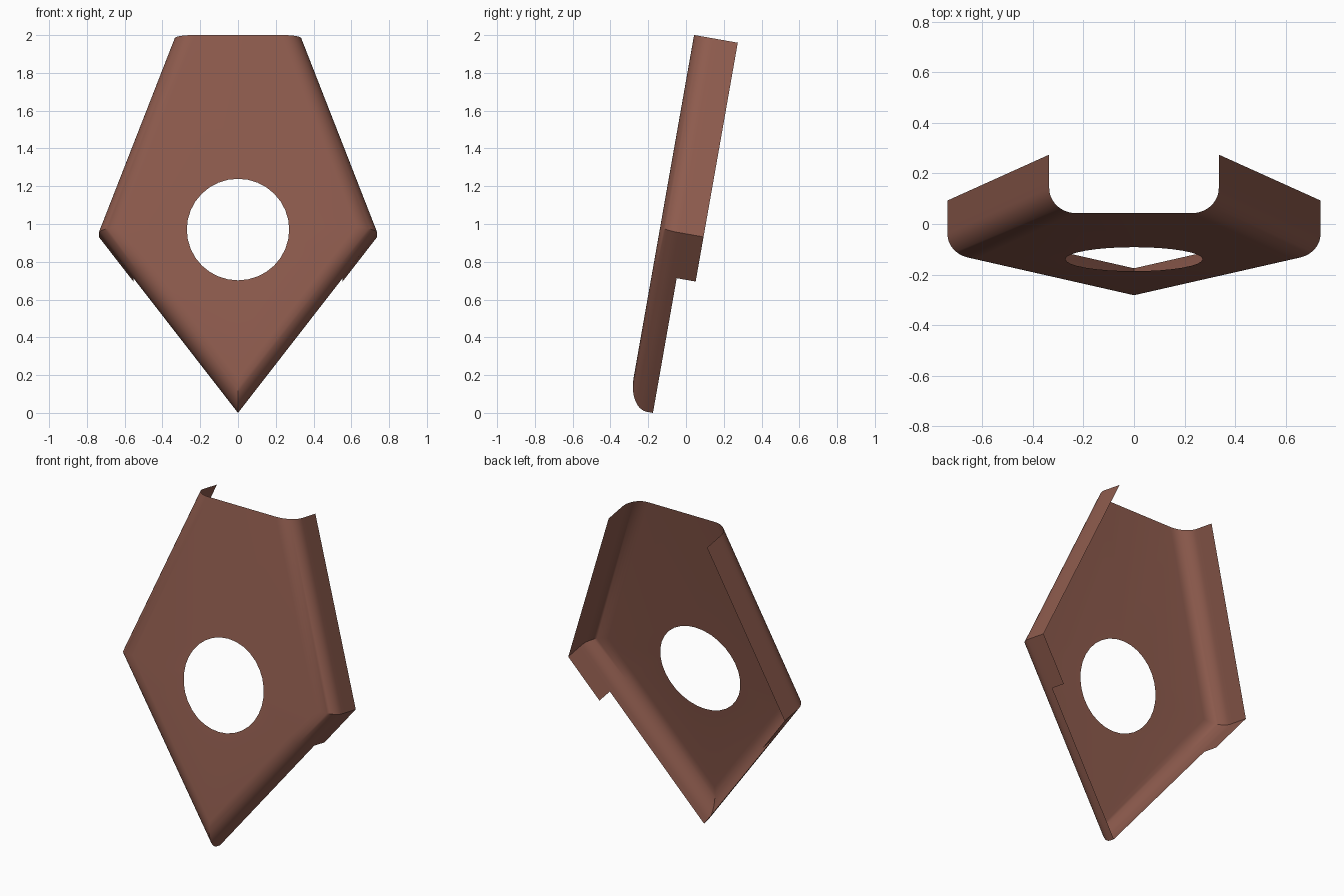
import bpy, bmesh, math
from mathutils import Vector, Matrix

if "Cube" in bpy.data.objects:
    bpy.data.objects.remove(bpy.data.objects["Cube"])

TILT = math.radians(10)
R = 0.10            # bend radius
LIP, FLANGE = 0.133, 0.235   # depth of lower lip and of the tall side flange
SEG = 10
TIP, CORNER, TOP = Vector((0, 0)), Vector((0.737, 0.964)), Vector((0.335, 2.008))

# inward normals of the right-hand edges
def inward(a, b):
    d = (b - a).normalized()
    return Vector((-d.y, d.x))

n_low, n_up = inward(TIP, CORNER), inward(CORNER, TOP)
TAB = TIP.lerp(CORNER, 0.724 / 0.964)

# open outline (top left, round the tip, to top right), moved inward by d
def outline(d):
    tip = Vector((0, d / n_low.y))
    corner = CORNER + (n_low + n_up) * (d / (1 + n_low.dot(n_up)))
    tab = TAB + n_low * d
    top = Vector((TOP.x + d / n_up.x, TOP.y))
    right = [tab, corner, top]
    left = [Vector((-p.x, p.y)) for p in reversed(right)]
    return left + [tip] + right

bm = bmesh.new()

def ring(d, w):
    return [bm.verts.new((p.x, w, p.y)) for p in outline(d)]

def strip(a, b, segments):
    for i in segments:
        bm.faces.new((a[i], a[i + 1], b[i + 1], b[i]))

# rounded bend and lower lip
rings = []
for k in range(SEG + 1):
    t = math.pi / 2 * k / SEG
    rings.append(ring(R * (1 - math.sin(t)), R * (1 - math.cos(t))))
rings.append(ring(0, LIP))
for a, b in zip(rings, rings[1:]):
    strip(a, b, range(6))

# tall flange on the upper sides, ending in a tab below each corner
deep = ring(0, FLANGE)
strip(rings[-1], deep, (0, 1, 4, 5))
bmesh.ops.delete(bm, geom=[v for v in bm.verts if not v.link_faces], context='VERTS')

# flat front plate with round hole
inner = rings[0]
edges = [bm.edges.get((inner[i], inner[i + 1])) for i in range(6)]
edges.append(bm.edges.new((inner[-1], inner[0])))
N = 32
hole = [bm.verts.new((0.271 * math.cos(2 * math.pi * i / N), 0,
                      0.962 + 0.273 * math.sin(2 * math.pi * i / N))) for i in range(N)]
edges += [bm.edges.new((hole[i], hole[(i + 1) % N])) for i in range(N)]
bmesh.ops.triangle_fill(bm, use_beauty=True, use_dissolve=False, edges=edges, normal=(0, -1, 0))

# consistent normals, front plate facing -y
bmesh.ops.recalc_face_normals(bm, faces=bm.faces[:])
bm.normal_update()
if sum(f.normal.y * f.calc_area() for f in bm.faces) > 0:
    bmesh.ops.reverse_faces(bm, faces=bm.faces[:])

# lean the plate back and stand it on the ground
bm.transform(Matrix.Translation((0, -0.306, 0.0231)) @ Matrix.Rotation(-TILT, 4, 'X'))

mesh = bpy.data.meshes.new("bent_plate")
bm.to_mesh(mesh)
bm.free()
plate = bpy.data.objects.new("bent_plate", mesh)
bpy.context.collection.objects.link(plate)

mat = bpy.data.materials.new("brown")
mat.diffuse_color = (0.27, 0.105, 0.075, 1)
mat.use_nodes = True
mat.node_tree.nodes["Principled BSDF"].inputs["Base Color"].default_value = mat.diffuse_color
mesh.materials.append(mat)

bpy.context.view_layer.objects.active = plate
plate.select_set(True)
bpy.ops.object.shade_smooth_by_angle(angle=math.radians(30))
